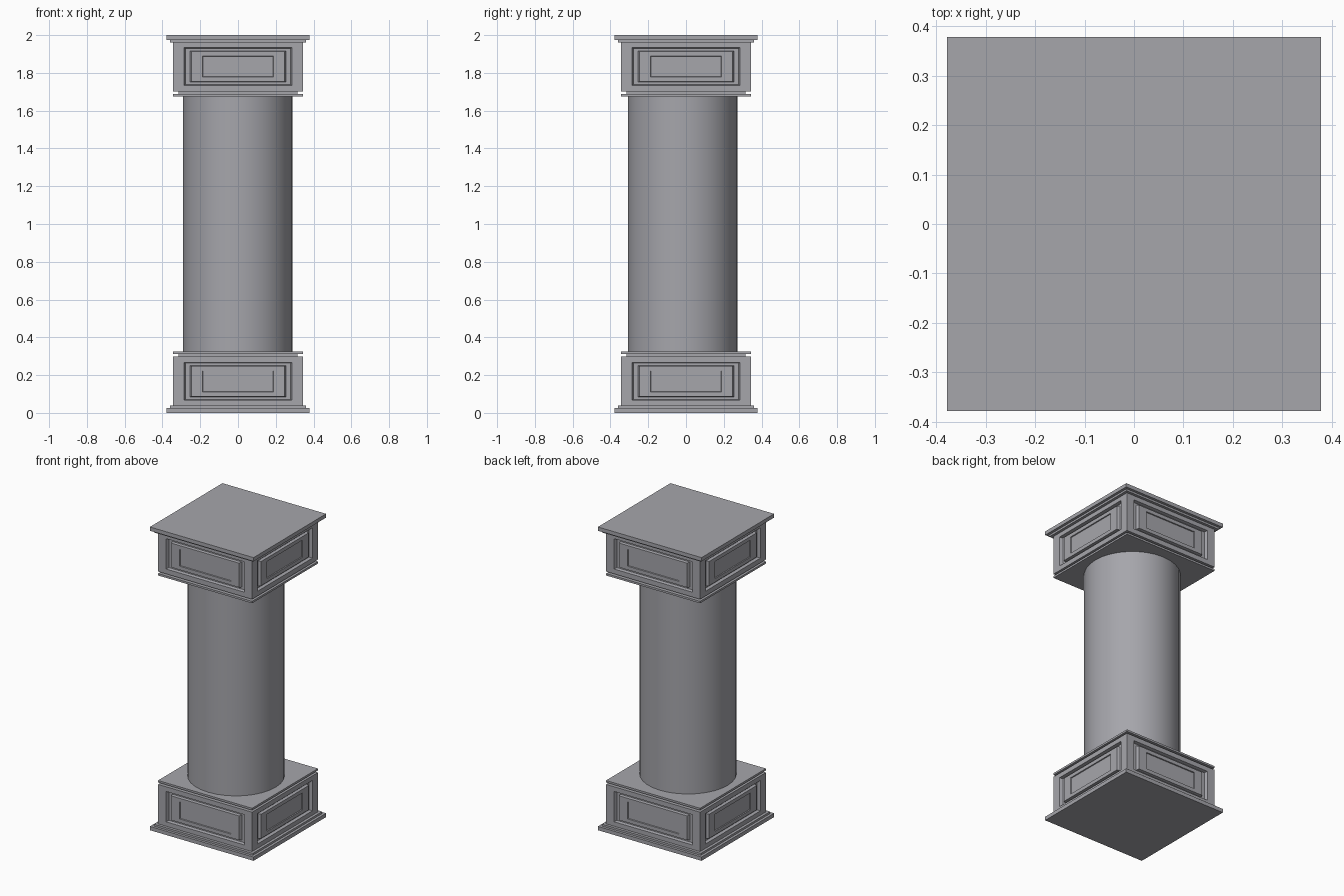
import bpy, bmesh, math
from mathutils import Matrix, Vector

if "Cube" in bpy.data.objects:
    bpy.data.objects.remove(bpy.data.objects["Cube"])

stone = bpy.data.materials.new("grey_stone")
stone.diffuse_color = (0.38, 0.38, 0.41, 1)
stone.use_nodes = True
stone.node_tree.nodes["Principled BSDF"].inputs["Base Color"].default_value = stone.diffuse_color


def finish(bm, name):
    bmesh.ops.recalc_face_normals(bm, faces=bm.faces[:])
    me = bpy.data.meshes.new(name)
    bm.to_mesh(me)
    bm.free()
    me.materials.append(stone)
    ob = bpy.data.objects.new(name, me)
    bpy.context.collection.objects.link(ob)
    return ob


def slab(name, half, z0, z1):
    bm = bmesh.new()
    m = Matrix.Translation((0, 0, (z0 + z1) / 2)) @ Matrix.Diagonal((2 * half, 2 * half, z1 - z0, 1))
    bmesh.ops.create_cube(bm, size=1, matrix=m)
    return finish(bm, name)


B = 0.343  # half width of the panelled block
# panel rings: half width, half height, depth behind the face
RINGS = [(0.286, 0.1, 0), (0.279, 0.096, 0.02), (0.254, 0.083, 0.02),
         (0.247, 0.08, 0.002), (0.187, 0.056, 0.002), (0.184, 0.054, 0.008)]


def panel_block(name, z0, z1, zc):
    bm = bmesh.new()
    for k in range(4):
        rot = Matrix.Rotation(k * math.pi / 2, 4, 'Z')

        def ring(hw, lo, hi, d):
            return [bm.verts.new(rot @ Vector((x, -B + d, z)))
                    for x, z in ((-hw, lo), (hw, lo), (hw, hi), (-hw, hi))]
        prev = ring(B, z0, z1, 0)
        for hw, hh, d in RINGS:
            cur = ring(hw, zc - hh, zc + hh, d)
            for i in range(4):
                j = (i + 1) % 4
                bm.faces.new((prev[i], prev[j], cur[j], cur[i]))
            prev = cur
        bm.faces.new(prev)
    # top and bottom of the block
    for z in (z0, z1):
        bm.faces.new([bm.verts.new((x, y, z)) for x, y in ((-B, -B), (B, -B), (B, B), (-B, B))])
    bmesh.ops.remove_doubles(bm, verts=bm.verts[:], dist=1e-4)
    return finish(bm, name)


# base, and the capital as its mirror about z = 1
for part, flip in (("base", False), ("capital", True)):
    def zz(a, b):
        return (2 - b, 2 - a) if flip else (a, b)
    slab(part + "_plinth", 0.378, *zz(0, 0.025))
    slab(part + "_step", 0.361, *zz(0.025, 0.038))
    panel_block(part + "_panel_block", *zz(0.038, 0.298), 1.834 if flip else 0.167)
    slab(part + "_neck", 0.315, *zz(0.298, 0.311))
    slab(part + "_collar", B, *zz(0.311, 0.324))

# round shaft, set slightly towards the front
bm = bmesh.new()
bmesh.ops.create_cone(bm, cap_ends=True, segments=32, radius1=0.29, radius2=0.29, depth=1.38,
                      matrix=Matrix.Translation((-0.002, -0.018, 1)))
shaft = finish(bm, "shaft")
bpy.context.view_layer.objects.active = shaft
shaft.select_set(True)
bpy.ops.object.shade_smooth_by_angle(angle=math.radians(30))
